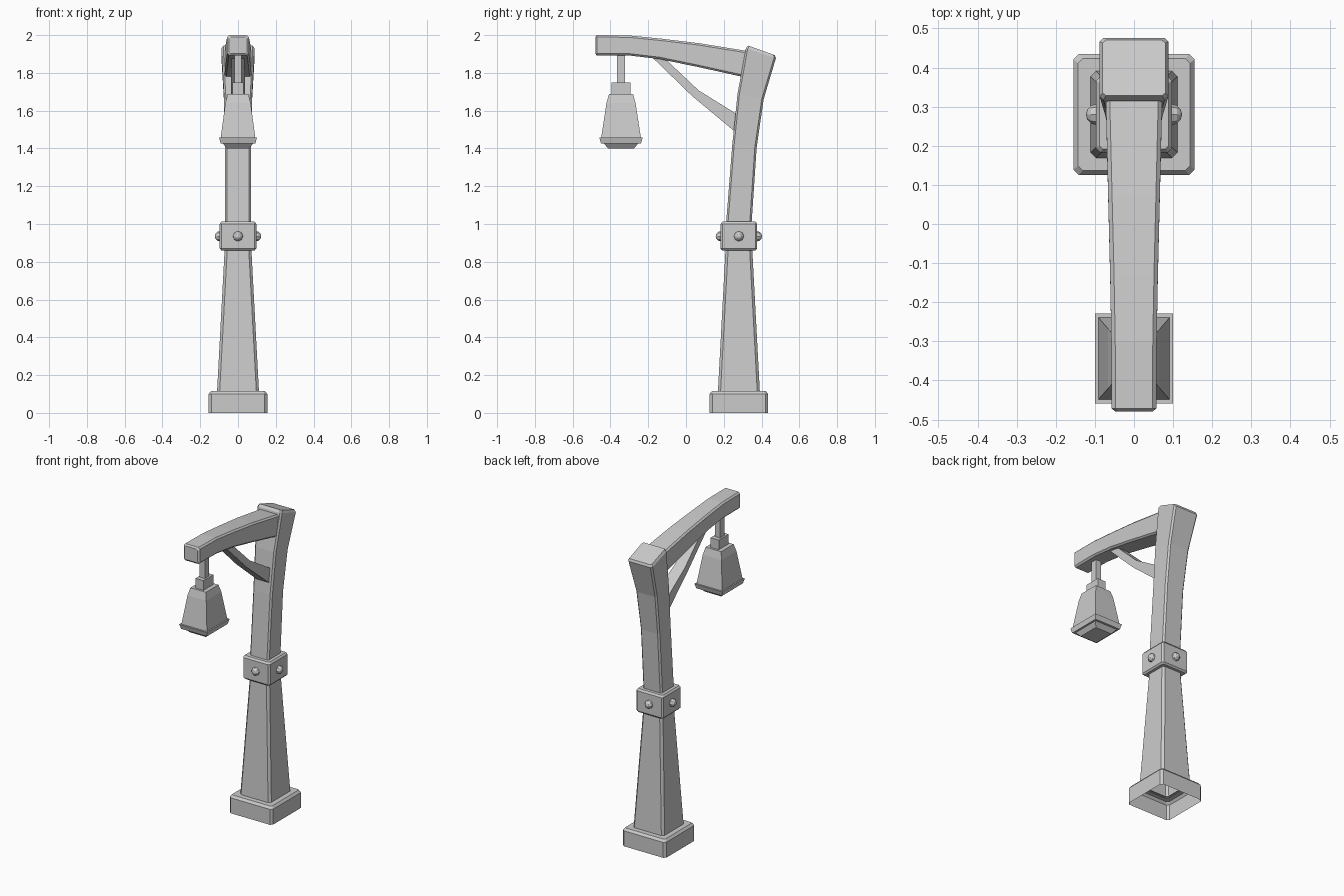
import bpy, bmesh, math
from mathutils import Vector, Matrix

if "Cube" in bpy.data.objects:
    bpy.data.objects.remove(bpy.data.objects["Cube"])


def loft(name, stations, cap_start=True, cap_end=True):
    """Skin chamfered rectangles. Station: (y,z) edge A, (y,z) edge B, half width x, chamfer."""
    bm = bmesh.new()
    rings = []
    for a, b, hx, c in stations:
        a, b = Vector((0, *a)), Vector((0, *b))
        mid, hv = (a + b) / 2, (b - a).length / 2
        v = (b - a).normalized()
        if c > 0:
            pts = [(hx - c, -hv), (hx, -hv + c), (hx, hv - c), (hx - c, hv),
                   (c - hx, hv), (-hx, hv - c), (-hx, -hv + c), (c - hx, -hv)]
        else:
            pts = [(hx, -hv), (hx, hv), (-hx, hv), (-hx, -hv)]
        rings.append([bm.verts.new(mid + Vector((p, 0, 0)) + v * q) for p, q in pts])
    n = len(rings[0])
    for r, s in zip(rings, rings[1:]):
        for i in range(n):
            bm.faces.new((r[i], r[(i + 1) % n], s[(i + 1) % n], s[i]))
    if cap_start:
        bm.faces.new(rings[0][::-1])
    if cap_end:
        bm.faces.new(rings[-1])
    bmesh.ops.recalc_face_normals(bm, faces=bm.faces)
    me = bpy.data.meshes.new(name)
    bm.to_mesh(me)
    bm.free()
    ob = bpy.data.objects.new(name, me)
    bpy.context.collection.objects.link(ob)
    return ob


def level(y, z, hx, hy, c=0.0):
    """Horizontal station centred on y."""
    return ((y - hy, z), (y + hy, z), hx, c)


PY, LY = 0.28, -0.344   # post and lantern centre lines

# Base plinth, open underneath
loft("base", [level(PY, z, h, h, c) for z, h, c in
              [(0, .155, .014), (.1, .155, .014), (.115, .143, .012), (.115, .1, .012)]],
     False, False)

# Lower tapered post
loft("lower_post", [level(PY, z, h, h, .014) for z, h in [(.112, .111), (.88, .07)]],
     False, False)

# Collar with four rivets
loft("collar", [level(PY, z, h, h, c) for z, h, c in
                [(.86, .066, .008), (.86, .088, .008), (.87, .097, .01), (1.0, .097, .01),
                 (1.012, .088, .008), (1.012, .06, .008)]], False, False)
for i in range(4):
    bm = bmesh.new()
    bmesh.ops.create_uvsphere(bm, u_segments=8, v_segments=6, radius=.027)
    turn = Matrix.Rotation(i * math.pi / 2, 4, 'Z')
    bm.transform(Matrix.Translation((0, PY, .935)) @ turn @ Matrix.Translation((.096, 0, 0))
                 @ Matrix.Rotation(math.pi / 2, 4, 'Y'))
    me = bpy.data.meshes.new("rivet")
    bm.to_mesh(me)
    bm.free()
    bpy.context.collection.objects.link(bpy.data.objects.new(f"rivet_{i + 1}", me))

# Upper post leaning back
loft("upper_post", [
    ((.212, 1.0), (.347, 1.0), .068, .01),
    ((.245, 1.42), (.374, 1.405), .068, .01),
    ((.273, 1.69), (.411, 1.66), .075, .01),
    ((.317, 1.93), (.476, 1.878), .088, .01),
    ((.328, 1.945), (.47, 1.894), .08, .008)])

# Arched arm
loft("arm", [
    ((-.48, 1.902), (-.48, 1.99), .047, .008),
    ((-.472, 1.892), (-.472, 2.0), .057, .01),
    ((-.3, 1.892), (-.3, 1.998), .058, .01),
    ((-.14, 1.873), (-.13, 1.981), .061, .01),
    ((.06, 1.832), (.07, 1.957), .066, .01),
    ((.35, 1.768), (.36, 1.91), .073, .01)])

# Bent brace
loft("brace", [
    ((-.197, 1.9), (-.137, 1.9), .035, 0),
    ((.034, 1.676), (.066, 1.708), .037, 0),
    ((.265, 1.484), (.275, 1.578), .045, 0)])

# Hanging lantern: rod, cap block, shade with rim and recessed base
loft("hanger_rod", [level(LY, z, .018, .022) for z in (1.74, 1.91)])
loft("lantern_cap", [level(LY, z, .029, .05) for z in (1.68, 1.75)])
loft("lantern_body", [level(LY, z, hy * .87, hy) for z, hy in
                      [(1.4, .068), (1.427, .092), (1.427, .106), (1.458, .115),
                       (1.458, .105), (1.64, .077), (1.687, .064)]])
